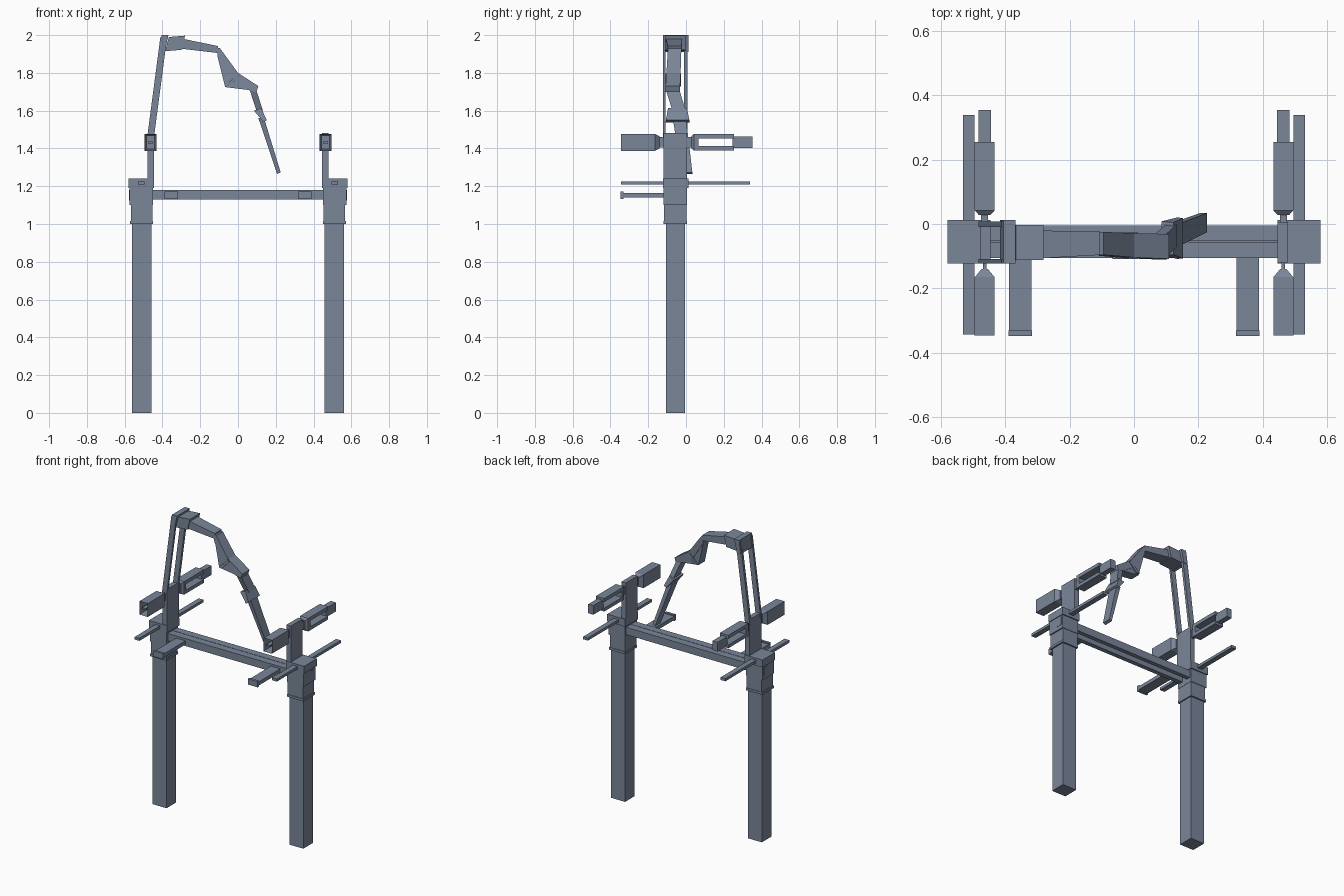
import bpy, bmesh

metal = bpy.data.materials.new("slate_metal")
metal.diffuse_color = (.193, .237, .318, 1)

def make(name, bm):
    bmesh.ops.recalc_face_normals(bm, faces=bm.faces)
    me = bpy.data.meshes.new(name)
    bm.to_mesh(me)
    bm.free()
    me.materials.append(metal)
    ob = bpy.data.objects.new(name, me)
    bpy.context.collection.objects.link(ob)
    return ob

def loft(name, rings):
    """Closed solid through rings of equal point count."""
    bm = bmesh.new()
    vs = [[bm.verts.new(p) for p in r] for r in rings]
    n = len(vs[0])
    for a, b in zip(vs, vs[1:]):
        for i in range(n):
            j = (i + 1) % n
            bm.faces.new((a[i], a[j], b[j], b[i]))
    bm.faces.new(vs[0])
    bm.faces.new(vs[-1])
    return make(name, bm)

def box(name, x0, x1, y0, y1, z0, z1, s=1):
    return loft(name, [[(s*x0, y0, z), (s*x1, y0, z), (s*x1, y1, z), (s*x0, y1, z)]
                       for z in (z0, z1)])

def along_y(name, cx, secs):
    """Box sections along y: (y, half width, z0, z1)."""
    return loft(name, [[(cx-w, y, a), (cx+w, y, a), (cx+w, y, b), (cx-w, y, b)]
                       for y, w, a, b in secs])

def plate(name, poly, front, back):
    """xz outline extruded in y; front and back are y or functions of z."""
    f = front if callable(front) else (lambda z: front)
    b = back if callable(back) else (lambda z: back)
    return loft(name, [[(x, g(z), z) for x, z in poly] for g in (f, b)])

def ramp(z0, y0, z1, y1):
    return lambda z: y0 + (y1 - y0) * (z - z0) / (z1 - z0)

for s, side in ((-1, "left"), (1, "right")):
    def b(part, *a):
        return box(f"{side}_{part}", *a, s)
    # post and its stepped head
    b("leg", .458, .562, -.107, -.005, 0, 1.01)
    b("head_rim", .45, .572, -.12, .005, 1.0, 1.016)
    b("head_lower", .452, .566, -.117, .002, 1.01, 1.11)
    b("head_upper", .45, .574, -.12, .005, 1.10, 1.195)
    b("head_panel", .45, .576, -.055, -.007, 1.125, 1.18)
    b("head_cap", .445, .579, -.123, .012, 1.19, 1.24)
    b("upright", .445, .478, -.12, .006, 1.24, 1.483)
    # long rod and forward bracket
    b("side_rod", .495, .53, -.343, .338, 1.208, 1.226)
    b("bracket_arm", .318, .388, -.335, -.1, 1.14, 1.165)
    b("bracket_tip", .317, .389, -.347, -.33, 1.133, 1.172)
    # front pod with recessed mouth
    cx = s * .463
    pod = along_y(f"{side}_front_pod", cx, [
        (-.345, .031, 1.387, 1.477), (-.165, .031, 1.387, 1.477),
        (-.14, .010, 1.40, 1.464)])
    bm = bmesh.new()
    bm.from_mesh(pod.data)
    mouth = min(bm.faces, key=lambda f: f.calc_center_median().y)
    bmesh.ops.inset_individual(bm, faces=[mouth], thickness=.013)
    for v in mouth.verts:
        v.co.y += .07
    bm.to_mesh(pod.data)
    bm.free()
    b("mouth_bar", .449, .477, -.34, -.27, 1.427, 1.437)
    b("front_neck", .458, .468, -.145, -.115, 1.405, 1.46)
    # rear pod, open through its sides
    b("rear_neck", .452, .474, 0, .035, 1.405, 1.46)
    along_y(f"{side}_rear_pod_base", cx, [
        (.028, .018, 1.40, 1.465), (.042, .031, 1.389, 1.477), (.065, .031, 1.389, 1.477)])
    b("rear_pod_top", .432, .494, .065, .255, 1.453, 1.477)
    b("rear_pod_bottom", .432, .494, .065, .255, 1.389, 1.412)
    b("rear_tail", .444, .482, .247, .353, 1.402, 1.463)

# cross beam: channel open below with a hairline groove on top
prof = [(-.105, 1.13), (-.075, 1.13), (-.075, 1.162), (-.033, 1.162), (-.033, 1.13),
        (-.004, 1.13), (-.004, 1.18), (-.053, 1.18), (-.053, 1.17), (-.056, 1.17),
        (-.056, 1.18), (-.105, 1.18)]
loft("cross_beam", [[(x, y, z) for y, z in prof] for x in (-.452, .452)])

# twin struts rising from the left upright
strut = [(-.482, 1.45), (-.446, 1.45), (-.375, 1.99), (-.411, 1.99)]
for tag, y0, y1 in (("front", -.123, -.108), ("back", -.010, .008)):
    plate(f"{tag}_strut", strut, y0, y1)
plate("strut_header", [(-.416, 1.91), (-.388, 1.91), (-.368, 2.0), (-.405, 2.0)], -.123, .012)
plate("shoulder_block", [(-.386, 1.915), (-.298, 1.922), (-.28, 1.997), (-.366, 1.99)], -.112, -.003)

# jointed arm
along = [(-.30, -.107, -.02, 1.928, 1.982), (-.105, -.096, -.024, 1.905, 1.942)]
loft("upper_arm", [[(x, a, z0), (x, c, z0), (x, c, z1), (x, a, z1)] for x, a, c, z0, z1 in along])
plate("elbow_arm", [(-.112, 1.935), (-.095, 1.93), (0, 1.80), (.108, 1.73), (.098, 1.70),
                    (.06, 1.707), (-.03, 1.765), (-.108, 1.885)],
      ramp(1.7, -.11, 1.94, -.095), ramp(1.7, -.032, 1.94, -.024))
plate("elbow_gusset", [(-.108, 1.885), (-.02, 1.79), (.09, 1.705), (-.068, 1.725)],
      ramp(1.7, -.105, 1.9, -.09), ramp(1.7, -.038, 1.9, -.03))
plate("elbow_rib", [(-.066, 1.73), (-.045, 1.728), (.012, 1.785), (-.005, 1.797)], -.109, -.026)
plate("forearm", [(.06, 1.715), (.095, 1.715), (.132, 1.60), (.098, 1.60)],
      ramp(1.715, -.108, 1.6, -.072), ramp(1.715, -.036, 1.6, -.002))
plate("wrist", [(.085, 1.60), (.122, 1.615), (.152, 1.55), (.135, 1.538)],
      ramp(1.615, -.095, 1.54, -.108), ramp(1.615, .005, 1.54, .02))
plate("hand_blade", [(.108, 1.56), (.138, 1.56), (.226, 1.273), (.207, 1.265)],
      ramp(1.56, -.07, 1.27, -.025), ramp(1.56, .0, 1.27, .034))
